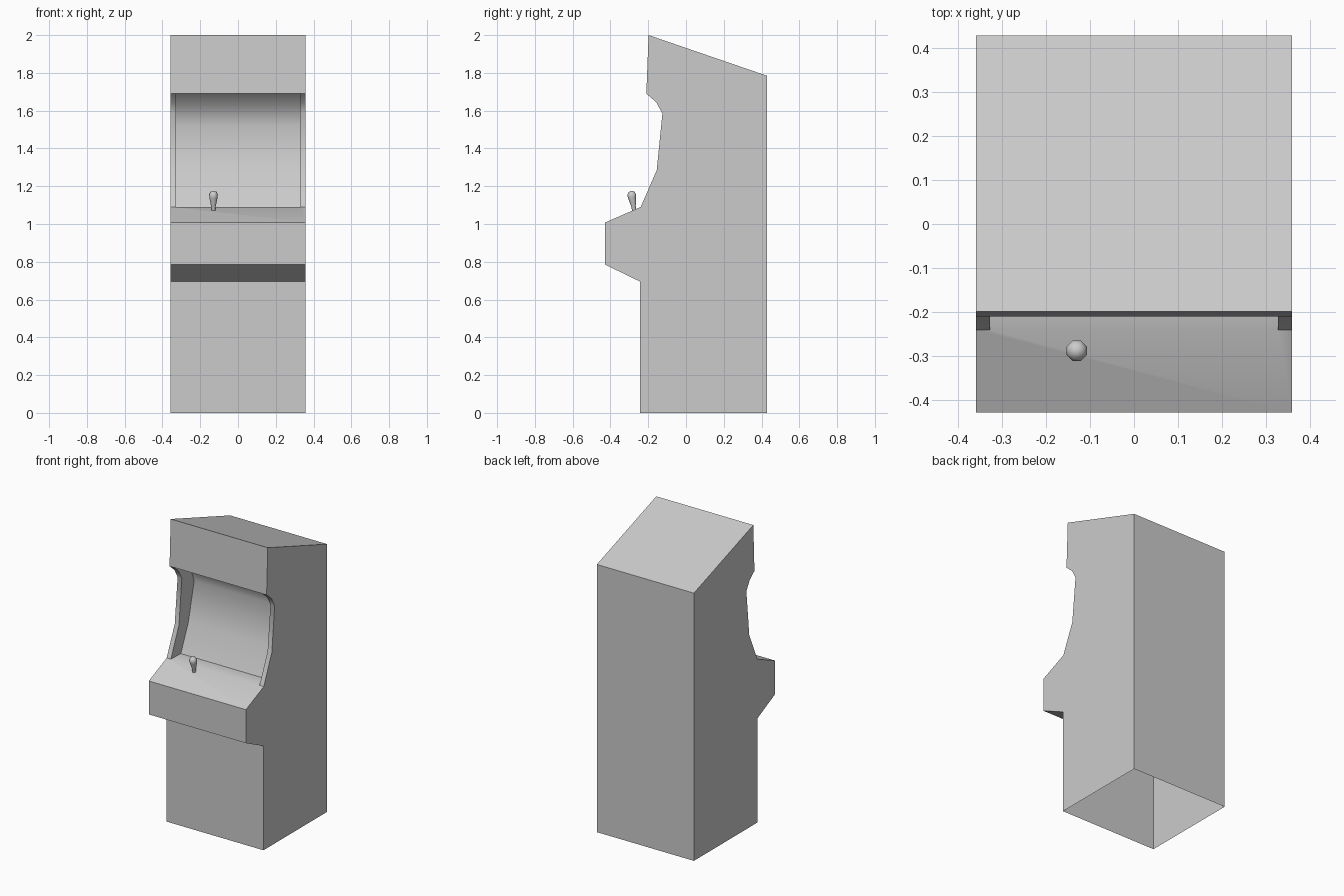
import bpy, bmesh, math
from mathutils import Matrix

if "Cube" in bpy.data.objects:
    bpy.data.objects.remove(bpy.data.objects["Cube"])

HALF, INNER = 0.358, 0.327   # outer half width, half width of the screen opening

# Side profile (y, z): lower front up over the control panel, screen curve, marquee, back
LOWER = [(-0.243, 0), (-0.243, 0.695), (-0.428, 0.785), (-0.428, 1.008)]
CURVE = [(-0.24, 1.09), (-0.155, 1.285), (-0.125, 1.585), (-0.158, 1.645), (-0.21, 1.69)]
UPPER = [(-0.198, 2.0), (0.428, 1.785), (0.428, 0)]
# Sunken screen, one point for each point of CURVE
SCREEN = [(-0.135, 1.087), (-0.055, 1.268), (0.005, 1.52), (-0.04, 1.63), (-0.11, 1.69)]


def finish(bm, name, angle):
    bmesh.ops.recalc_face_normals(bm, faces=bm.faces[:])
    mesh = bpy.data.meshes.new(name)
    bm.to_mesh(mesh)
    bm.free()
    obj = bpy.data.objects.new(name, mesh)
    bpy.context.collection.objects.link(obj)
    bpy.ops.object.select_all(action='DESELECT')
    obj.select_set(True)
    bpy.context.view_layer.objects.active = obj
    bpy.ops.object.shade_smooth_by_angle(angle=math.radians(angle))
    return obj


# Cabinet shell, open underneath
bm = bmesh.new()


def row(points, x):
    return [bm.verts.new((x, y, z)) for y, z in points]


def strip(a, b):
    for i in range(len(a) - 1):
        bm.faces.new((a[i], a[i + 1], b[i + 1], b[i]))


profile = LOWER + CURVE + UPPER
first, last = len(LOWER), len(LOWER) + len(CURVE)
left, right = row(profile, -HALF), row(profile, HALF)
bm.faces.new(left)
bm.faces.new(right)

rims = [row(CURVE, -INNER), row(CURVE, INNER)]
backs = [row(SCREEN, -INNER), row(SCREEN, INNER)]

# Control panel and lower front, then marquee, roof and back
strip(left[:first], right[:first])
strip(left[last:], right[last:])
for k in (0, -1):
    a, b = (first - 1, first) if k == 0 else (last, last - 1)
    bm.faces.new((left[a], right[a], right[b], rims[1][k], rims[0][k], left[b]))
    # Floor and ceiling of the recess
    bm.faces.new((rims[0][k], rims[1][k], backs[1][k], backs[0][k]))

# Rims and side walls around the recess, and the curved screen
for side, rim, back in zip((left, right), rims, backs):
    strip(side[first:last], rim)
    strip(rim, back)
strip(backs[0], backs[1])
finish(bm, "cabinet", 40)

# Joystick: an eight-sided tapered stick with a rounded knob
bm = bmesh.new()
rings = []
for radius, h in [(0.011, -0.01), (0.013, 0.02), (0.023, 0.064), (0.025, 0.08), (0.018, 0.096)]:
    rings.append([bm.verts.new((radius * math.cos((i + 0.5) * math.tau / 8),
                                radius * math.sin((i + 0.5) * math.tau / 8), h))
                  for i in range(8)])
tip = bm.verts.new((0, 0, 0.102))
for i in range(8):
    j = (i + 1) % 8
    for a, b in zip(rings, rings[1:]):
        bm.faces.new((a[i], a[j], b[j], b[i]))
    bm.faces.new((rings[-1][i], rings[-1][j], tip))
bm.faces.new(rings[0])
stick = finish(bm, "joystick", 60)
stick.matrix_world = Matrix.Translation((-0.13, -0.275, 1.075)) @ Matrix.Rotation(math.radians(9), 4, 'X')
